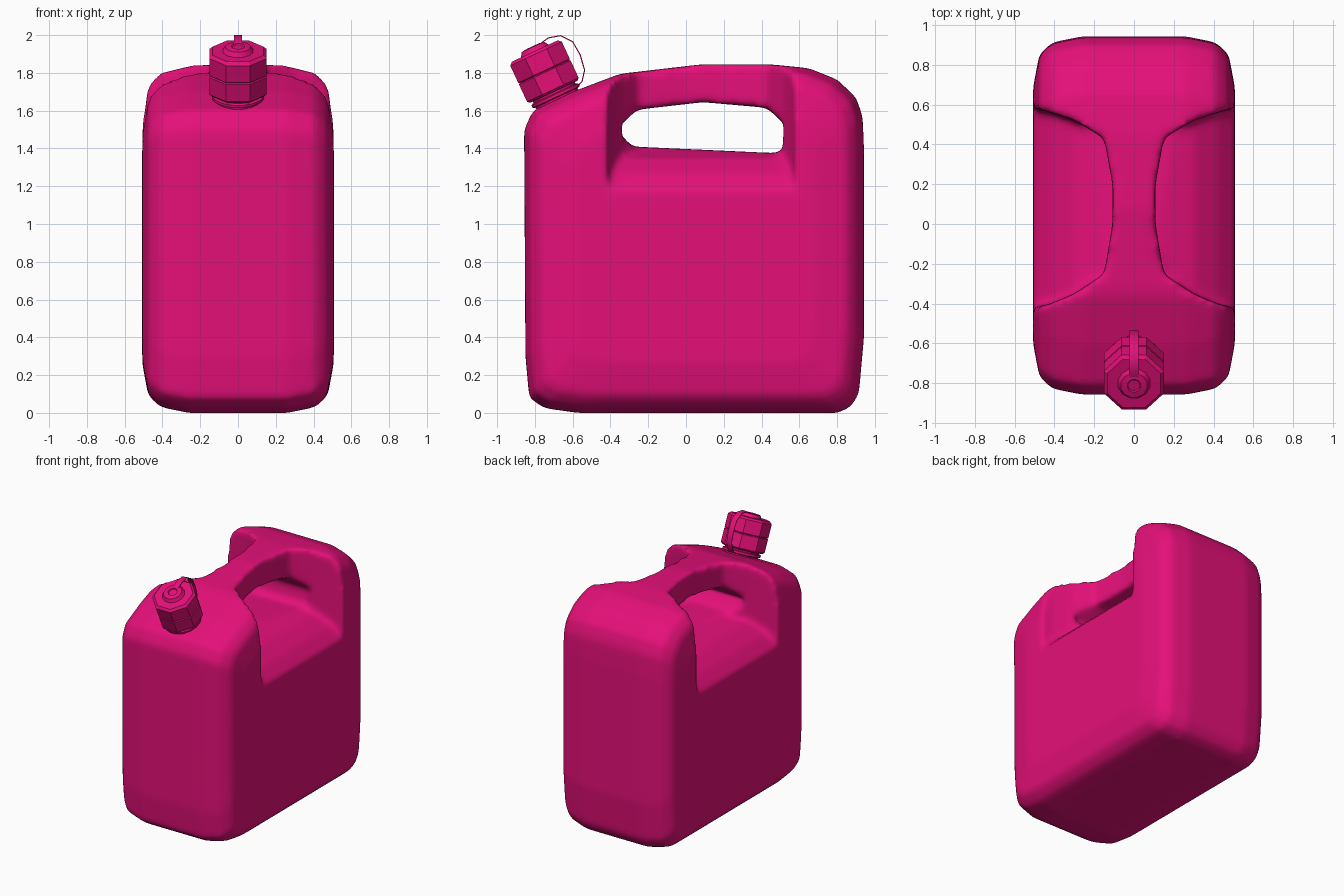
import bpy, bmesh, math
from mathutils import Vector, Matrix

if "Cube" in bpy.data.objects:
    bpy.data.objects.remove(bpy.data.objects["Cube"], do_unlink=True)

pink = bpy.data.materials.new("bright_pink_plastic")
pink.use_nodes = True
colour = (0.78, 0.005, 0.19, 1)
pink.diffuse_color = colour
pink.node_tree.nodes["Principled BSDF"].inputs["Base Color"].default_value = colour


def loft(name, rings, smooth_angle=None):
    """Skin a closed solid through a list of equal-length point rings."""
    bm = bmesh.new()
    loops = [[bm.verts.new(p) for p in ring] for ring in rings]
    n = len(loops[0])
    for a, b in zip(loops, loops[1:]):
        for i in range(n):
            j = (i + 1) % n
            bm.faces.new((a[i], a[j], b[j], b[i]))
    bm.faces.new(loops[0])
    bm.faces.new(loops[-1])
    bmesh.ops.recalc_face_normals(bm, faces=bm.faces)
    mesh = bpy.data.meshes.new(name)
    bm.to_mesh(mesh)
    bm.free()
    mesh.materials.append(pink)
    obj = bpy.data.objects.new(name, mesh)
    bpy.context.collection.objects.link(obj)
    if smooth_angle:
        bpy.ops.object.select_all(action="DESELECT")
        obj.select_set(True)
        bpy.context.view_layer.objects.active = obj
        bpy.ops.object.shade_smooth_by_angle(angle=math.radians(smooth_angle))
    return obj


def cut(target, cutter):
    cutter.hide_render = True
    cutter.display_type = "WIRE"
    mod = target.modifiers.new(cutter.name, "BOOLEAN")
    mod.operation = "DIFFERENCE"
    mod.solver = "EXACT"
    mod.object = cutter


# Body: side outline (y, z) lofted across the width with rounded flanks
outline = [(-.57, 0), (-.75, .025), (-.83, .08), (-.85, .3), (-.857, 1.5),
           (-.81, 1.6), (-.6, 1.7), (-.35, 1.795), (.08, 1.845), (.45, 1.845),
           (.65, 1.825), (.8, 1.765), (.9, 1.67), (.935, 1.57), (.942, 1.4),
           (.942, .4), (.915, .1), (.87, .03), (.8, 0)]
flank = [(.26, 0), (.41, .03), (.475, .09), (.507, .26)]
sections = [(-x, inset) for x, inset in reversed(flank)] + flank
MID_Y, MID_Z = .043, .92


def body_ring(x, inset):
    k = 1 - inset / .91
    return [(x, MID_Y + (y - MID_Y) * k, MID_Z + (z - MID_Z) * k) for y, z in outline]


body = loft("canister_body", [body_ring(*s) for s in sections])

# Finger opening under the handle
opening = [(-.37, 1.5), (-.26, 1.605), (.09, 1.645), (.43, 1.615),
           (.54, 1.51), (.52, 1.40), (.48, 1.375), (-.285, 1.41)]
cut(body, loft("handle_opening_cutter",
               [[(x, y, z) for y, z in opening] for x in (-.27, .27)]))

# Flared recess on each side of the handle: x, front wall, back wall, floor
recess = [(.108, .0, .2, 1.395), (.15, -.25, .43, 1.39), (.3, -.35, .52, 1.35),
          (.42, -.4, .56, 1.27), (.6, -.44, .6, 1.08)]
for side, label in ((1, "left"), (-1, "right")):
    cut(body, loft(label + "_recess_cutter",
                   [[(side * x, f, z), (side * x, b, z), (side * x, b, 2.2), (side * x, f, 2.2)]
                    for x, f, b, z in recess]))

# Blend the moulded edges together
remesh = body.modifiers.new("blend", "REMESH")
remesh.mode = "VOXEL"
remesh.voxel_size = .02
remesh.use_smooth_shade = True
soften = body.modifiers.new("soften", "SMOOTH")
soften.factor = .5
soften.iterations = 10

# Cap and neck share an axis leaning forward
tilt = Matrix.Translation((0, -.7, 1.7)) @ Matrix.Rotation(math.radians(25), 4, "X")


def turned(name, profile, sides, angle):
    rings = []
    for r, h in profile:
        turns = [math.tau * (i + .5) / sides for i in range(sides)]
        rings.append([tilt @ Vector((r * math.cos(t), r * math.sin(t), h)) for t in turns])
    return loft(name, rings, angle)


turned("neck", [(.125, -.09), (.125, .02)], 16, 40)
turned("neck_collar", [(.13, -.035), (.14, -.03), (.14, -.015), (.13, -.01)], 16, 40)
turned("cap_lower_tier", [(.15, 0), (.163, .012), (.163, .112), (.156, .118)], 8, 30)
turned("cap_upper_tier", [(.156, .117), (.163, .123), (.163, .222), (.145, .238)], 8, 30)
turned("cap_nub", [(.085, .235), (.068, .262), (.035, .266), (.03, .258)], 12, 30)

# Thin strap looping from the cap top back to the neck
path = [Vector((0, y, z)) for y, z in
        [(-.8, 1.93), (-.77, 1.955), (-.73, 1.985), (-.665, 1.997), (-.6, 1.965),
         (-.56, 1.895), (-.537, 1.815), (-.55, 1.755), (-.61, 1.69)]]
strap = []
for i, p in enumerate(path):
    along = (path[min(i + 1, len(path) - 1)] - path[max(i - 1, 0)]).normalized()
    out = along.cross(Vector((1, 0, 0))) * .003
    wide = Vector((.022, 0, 0))
    strap.append([p + out + wide, p + out - wide, p - out - wide, p - out + wide])
loft("cap_strap", strap, 50)
